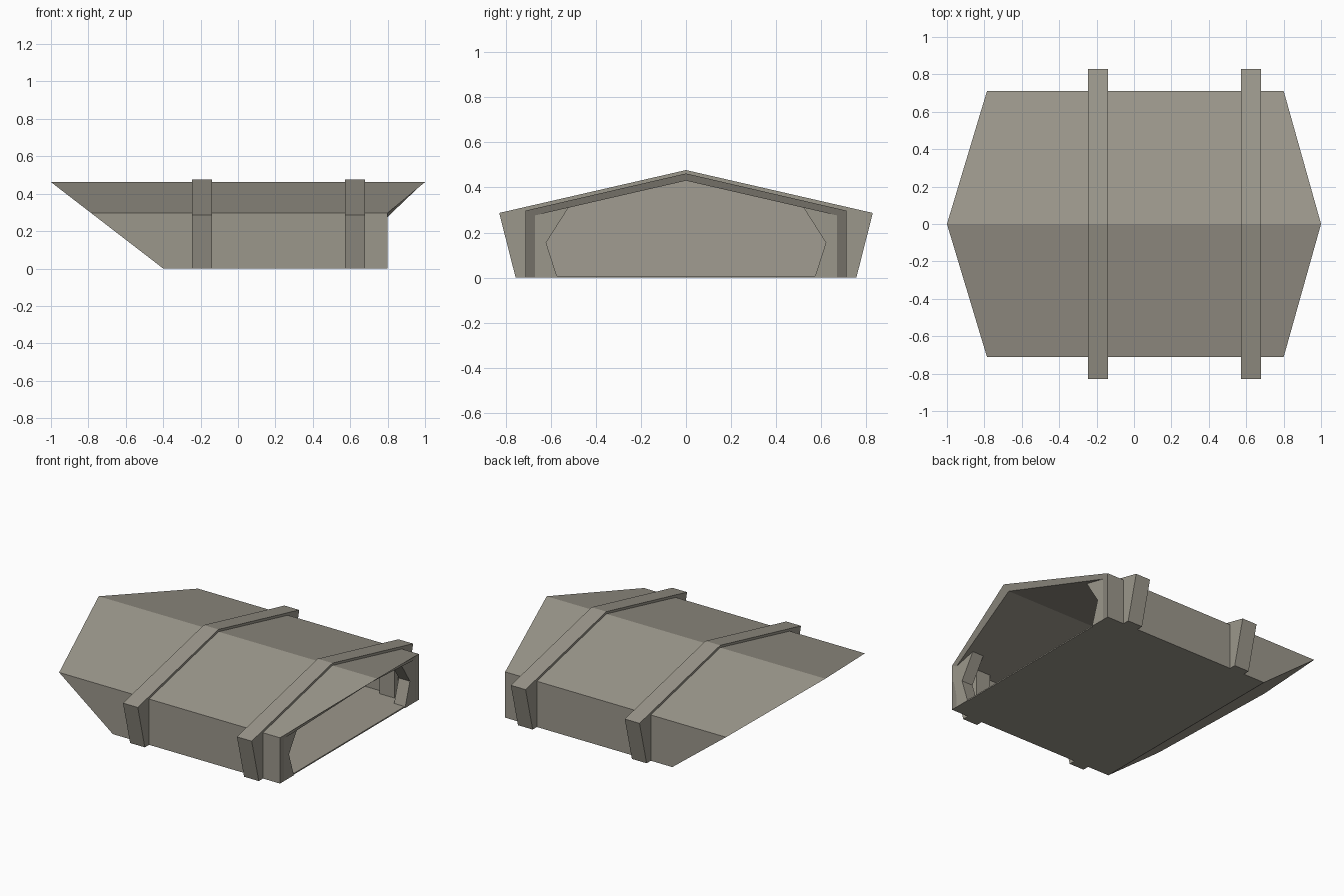
import bpy, bmesh

if "Cube" in bpy.data.objects:
    bpy.data.objects.remove(bpy.data.objects["Cube"])

# One warm grey for the whole model
mat = bpy.data.materials.new("warm grey concrete")
mat.diffuse_color = (0.33, 0.31, 0.26, 1)
mat.use_nodes = True
mat.node_tree.nodes["Principled BSDF"].inputs["Base Color"].default_value = mat.diffuse_color


def left_x(z):
    """Undercut rear end plane."""
    return -0.4 - 0.6 * z / 0.462


def right_x(z):
    """Upright doorway edge, roof raking forward above the eaves."""
    return 0.8 + max(0, z - 0.297) * 0.2 / 0.165


def loft(name, outline, x0, x1):
    """Solid from a (y, z) outline; x0 and x1 give the end positions from z."""
    bm = bmesh.new()
    a = [bm.verts.new((x0(z), y, z)) for y, z in outline]
    b = [bm.verts.new((x1(z), y, z)) for y, z in outline]
    bm.faces.new(a)
    bm.faces.new(b[::-1])
    n = len(a)
    for i in range(n):
        j = (i + 1) % n
        bm.faces.new((a[i], b[i], b[j], a[j]))
    bmesh.ops.recalc_face_normals(bm, faces=bm.faces)
    me = bpy.data.meshes.new(name)
    bm.to_mesh(me)
    bm.free()
    me.materials.append(mat)
    ob = bpy.data.objects.new(name, me)
    bpy.context.collection.objects.link(ob)
    return ob


def mirrored(half):
    """Half outline starting low at +y and ending at the ridge."""
    return half + [(-y, z) for y, z in reversed(half) if y > 0]


def arch(outer, inner):
    return mirrored(outer) + mirrored(inner)[::-1]


def at(x):
    return lambda z: x


wall = [(0.712, 0), (0.712, 0.297), (0, 0.462)]
lining = [(0.67, 0), (0.67, 0.276), (0, 0.43)]

# Walls and pitched roof
loft("shell", arch(wall, lining), left_x, right_x)

# Sloping rear wall, just inside the shell
loft("rear_wall", mirrored([(0.675, 0), (0.675, 0.28), (0, 0.435)]),
     left_x, lambda z: left_x(z) + 0.04)

# Floor
loft("floor", [(0.68, 0), (0.68, 0.008), (-0.68, 0.008), (-0.68, 0)],
     left_x, at(0.795))

# Raised ribs running over the roof and through the walls
for i, x in enumerate((-0.193, 0.625)):
    loft(f"rib_{i + 1}",
         arch([(0.755, 0), (0.828, 0.287), (0, 0.477)],
              [(0.635, 0), (0.635, 0.295), (0, 0.44)]),
         at(x - 0.053), at(x + 0.053))

# Angled door jambs
jamb = [(0.71, 0), (0.71, 0.293), (0.52, 0.312), (0.62, 0.155), (0.57, 0)]
for side, s in (("right", 1), ("left", -1)):
    loft(f"door_jamb_{side}", [(s * y, z) for y, z in jamb], at(0.72), at(0.8))
